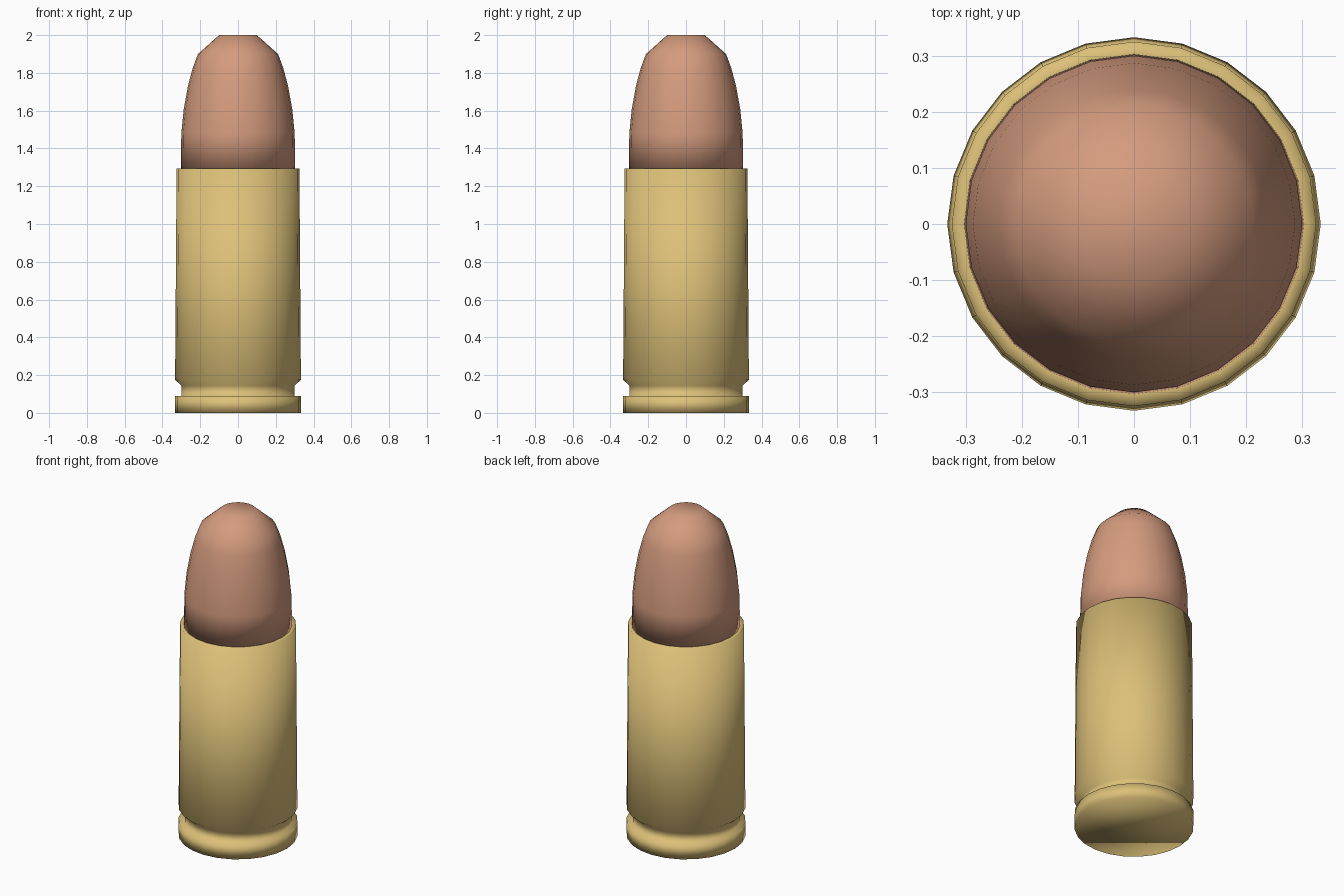
import bpy
import bmesh
from math import cos, sin, tau

SIDES = 24

cube = bpy.data.objects.get("Cube")
if cube:
    bpy.data.objects.remove(cube, do_unlink=True)


def make_material(name, rgb):
    mat = bpy.data.materials.new(name)
    mat.use_nodes = True
    color = (*rgb, 1.0)
    mat.diffuse_color = color
    mat.node_tree.nodes["Principled BSDF"].inputs["Base Color"].default_value = color
    return mat


def lathe(name, profile, mat):
    """Turn a bottom-to-top (radius, height) profile into a capped solid."""
    bm = bmesh.new()
    rings = []
    for r, z in profile:
        rings.append([bm.verts.new((r * cos(tau * i / SIDES), r * sin(tau * i / SIDES), z))
                      for i in range(SIDES)])
    for low, high in zip(rings, rings[1:]):
        for i in range(SIDES):
            j = (i + 1) % SIDES
            bm.faces.new((low[i], low[j], high[j], high[i]))
    bm.faces.new(reversed(rings[0]))
    bm.faces.new(rings[-1])
    for face in bm.faces:
        face.smooth = True
    mesh = bpy.data.meshes.new(name)
    bm.to_mesh(mesh)
    bm.free()
    mesh.materials.append(mat)
    obj = bpy.data.objects.new(name, mesh)
    bpy.context.collection.objects.link(obj)
    return obj


brass = make_material("brass", (0.72, 0.53, 0.19))
copper = make_material("copper", (0.66, 0.33, 0.21))

# Case: rim, extractor groove, bevel, slightly tapered wall and mouth
lathe("case", [(0.333, 0), (0.333, 0.09), (0.3, 0.09), (0.3, 0.145),
               (0.333, 0.175), (0.325, 1.295), (0.303, 1.295)], brass)

# Bullet: straight base, rounded nose with a flat tip
lathe("bullet", [(0.303, 1.29), (0.3, 1.48), (0.287, 1.61), (0.265, 1.73),
                 (0.24, 1.825), (0.212, 1.9), (0.1, 2.0)], copper)
